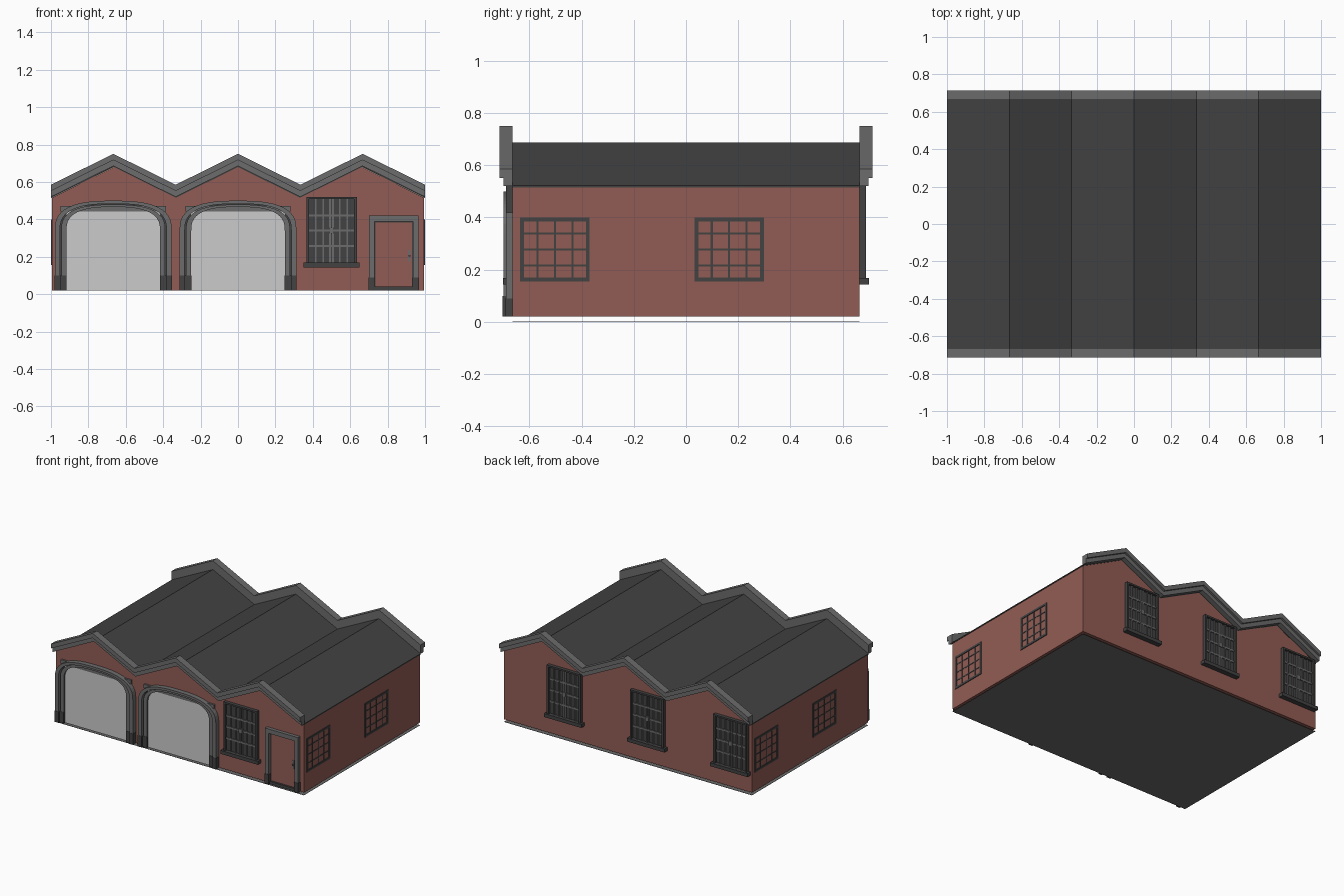
import bpy, bmesh, math
from mathutils import Matrix

if "Cube" in bpy.data.objects:
    bpy.data.objects.remove(bpy.data.objects["Cube"])


def mat(name, r, g, b):
    m = bpy.data.materials.new(name)
    m.diffuse_color = (r, g, b, 1)
    m.use_nodes = True
    m.node_tree.nodes["Principled BSDF"].inputs["Base Color"].default_value = m.diffuse_color
    return m


BRICK = mat("brick red", 0.29, 0.108, 0.09)
STONE = mat("stone grey", 0.15, 0.15, 0.15)
DARK = mat("dark grey", 0.055, 0.055, 0.055)
LIGHT = mat("shutter light grey", 0.6, 0.6, 0.6)


def finish(name, bm, mats, matrix=None):
    bmesh.ops.recalc_face_normals(bm, faces=bm.faces)
    me = bpy.data.meshes.new(name)
    bm.to_mesh(me)
    bm.free()
    for m in mats:
        me.materials.append(m)
    ob = bpy.data.objects.new(name, me)
    bpy.context.collection.objects.link(ob)
    if matrix:
        ob.matrix_world = matrix
    return ob


def boxes(name, specs, mats, matrix=None):
    """Each spec: x0, x1, y0, y1, z0, z1, material index."""
    bm = bmesh.new()
    for x0, x1, y0, y1, z0, z1, mi in specs:
        m = Matrix.Translation(((x0 + x1) / 2, (y0 + y1) / 2, (z0 + z1) / 2))
        m = m @ Matrix.Diagonal((x1 - x0, y1 - y0, z1 - z0, 1))
        for v in bmesh.ops.create_cube(bm, size=1, matrix=m)["verts"]:
            for f in v.link_faces:
                f.material_index = mi
    return finish(name, bm, mats, matrix)


def extrude(name, outline, y0, y1, m):
    """Extrude an (x, z) outline from y0 to y1."""
    bm = bmesh.new()
    f = bm.faces.new([bm.verts.new((x, y0, z)) for x, z in outline])
    r = bmesh.ops.extrude_face_region(bm, geom=[f])
    bmesh.ops.translate(bm, vec=(0, y1 - y0, 0),
                        verts=[v for v in r["geom"] if isinstance(v, bmesh.types.BMVert)])
    return finish(name, bm, [m])


# Triple gable line: low points at the eaves and valleys, high points at ridges
def zigzag(z, w=1.0, rise=0.165):
    return [(w * (-1 + i / 3), z + rise * (i % 2)) for i in range(7)]


def band(top, bottom, w=1.0):
    return zigzag(top, w) + zigzag(bottom, w)[::-1]


# Main shell, floor and roof
W, D = 0.995, 0.665
extrude("brick_walls", zigzag(0.515, W) + [(W, 0.02), (-W, 0.02)], -D, D, BRICK)
boxes("floor", [(-W, W, -D, D, 0, 0.002, 0)], [STONE])
extrude("roof", band(0.522, 0.514), -D, D, DARK)

# Stepped copings on both gable ends
for side, s in (("front", -1), ("back", 1)):
    extrude(side + "_coping_upper", band(0.585, 0.552), s * 0.664, s * 0.715, STONE)
    extrude(side + "_coping_lower", band(0.552, 0.52), s * 0.664, s * 0.70, STONE)


# Garage arches: flattened arch outline from ground to ground
def arch(cx, w, top, spring=0.34, n=24, z0=0.02):
    p = 0.74
    pts = [(cx + w, z0)]
    for i in range(n + 1):
        a = math.pi * i / n
        c, s = math.cos(a), max(0, math.sin(a))
        pts.append((cx + math.copysign(abs(c) ** p, c) * w, spring + (top - spring) * s ** p))
    return pts + [(cx - w, z0)]


for name, cx in (("left", -0.667), ("middle", 0.0)):
    extrude(name + "_arch_backing", arch(cx, 0.30, 0.49), -0.66, -0.670, DARK)
    extrude(name + "_arch_outer_ring", arch(cx, 0.3125, 0.50) + arch(cx, 0.285, 0.483)[::-1],
            -0.66, -0.70, STONE)
    extrude(name + "_arch_inner_ring", arch(cx, 0.278, 0.479) + arch(cx, 0.25, 0.466)[::-1],
            -0.66, -0.688, STONE)
    boxes(name + "_shutter", [(cx - 0.25, cx + 0.25, -0.674, -0.66, 0.02, 0.442, 0)], [LIGHT])
    boxes(name + "_shutter_box", [(cx - 0.282, cx + 0.282, -0.678, -0.66, 0.442, 0.47, 0)], [STONE])
    feet = []
    for s in (-1, 1):
        a, b, c = cx + s * 0.314, cx + s * 0.283, cx + s * 0.249
        feet.append((min(a, b), max(a, b), -0.702, -0.66, 0.02, 0.10, 0))
        feet.append((min(b, c), max(b, c), -0.690, -0.66, 0.02, 0.10, 0))
    boxes(name + "_arch_feet", feet, [DARK])


# Tall gridded window, facing -y around a local origin on the wall
def gable_window(name, matrix):
    b = [(-0.135, 0.135, -0.008, 0.01, 0.16, 0.52, 0),       # glass
         (-0.15, 0.15, -0.036, 0.01, 0.143, 0.168, 0)]       # sill
    for s in (-1, 1):                                        # side frames
        b.append((s * 0.1275 - 0.0075, s * 0.1275 + 0.0075, -0.025, 0.01, 0.168, 0.52, 0))
    b.append((-0.12, 0.12, -0.025, 0.01, 0.508, 0.52, 0))    # head
    for x, w in ((-0.085, 0.004), (-0.045, 0.004), (-0.008, 0.005),
                 (0.008, 0.005), (0.045, 0.004), (0.085, 0.004)):
        b.append((x - w, x + w, -0.016, 0, 0.168, 0.508, 1))
    for z in (0.257, 0.34, 0.42):
        b.append((-0.12, 0.12, -0.0145, 0, z - 0.006, z + 0.006, 1))
    b.append((-0.014, 0.014, -0.022, 0, 0.325, 0.355, 1))    # latch
    boxes(name, b, [DARK, STONE], matrix)


gable_window("front_window", Matrix.Translation((0.5, -D, 0)))
for i, x in enumerate((0.5, -0.167, -0.835)):
    gable_window(f"back_window_{i + 1}",
                 Matrix.Translation((x, D, 0)) @ Matrix.Rotation(math.pi, 4, "Z"))


# Low side windows with shallow frame and bars
def side_window(name, matrix):
    w, z0, z1 = 0.133, 0.155, 0.40
    b = [(-w, w, -0.002, 0.01, z0, z1, 0),
         (-w, w, -0.008, 0, z0, z0 + 0.015, 0), (-w, w, -0.008, 0, z1 - 0.015, z1, 0),
         (-w, -w + 0.015, -0.008, 0, z0, z1, 0), (w - 0.015, w, -0.008, 0, z0, z1, 0)]
    for k in (1, 2, 3):
        z = z0 + (z1 - z0) * k / 4
        x = -w + 2 * w * k / 4
        b.append((-w, w, -0.005, 0, z - 0.004, z + 0.004, 0))
        b.append((x - 0.004, x + 0.004, -0.006, 0, z0, z1, 0))
    boxes(name, b, [DARK], matrix)


for side, s in (("right", 1), ("left", -1)):
    for i, y in enumerate((-0.502, 0.165)):
        side_window(f"{side}_window_{i + 1}", Matrix.Translation((s * 0.992, s * y, 0))
                    @ Matrix.Rotation(s * math.pi / 2, 4, "Z"))

# Front door with stone surround, dark feet, threshold and handle
boxes("door_frame", [(0.70, 0.73, -0.69, -0.66, 0.09, 0.42, 0),
                     (0.935, 0.965, -0.69, -0.66, 0.09, 0.42, 0),
                     (0.73, 0.935, -0.69, -0.66, 0.388, 0.42, 0)], [STONE])
boxes("door_feet", [(0.698, 0.732, -0.693, -0.66, 0.02, 0.09, 0),
                    (0.933, 0.967, -0.693, -0.66, 0.02, 0.09, 0),
                    (0.732, 0.933, -0.685, -0.66, 0.02, 0.04, 0)], [DARK])
boxes("door_leaf", [(0.735, 0.93, -0.671, -0.66, 0.04, 0.384, 0)], [BRICK])
boxes("door_shadow_gap", [(0.73, 0.935, -0.667, -0.66, 0.04, 0.388, 0)], [DARK])
boxes("door_handle", [(0.91, 0.923, -0.675, -0.67, 0.175, 0.235, 0),
                      (0.912, 0.921, -0.685, -0.674, 0.20, 0.21, 0)], [STONE])
